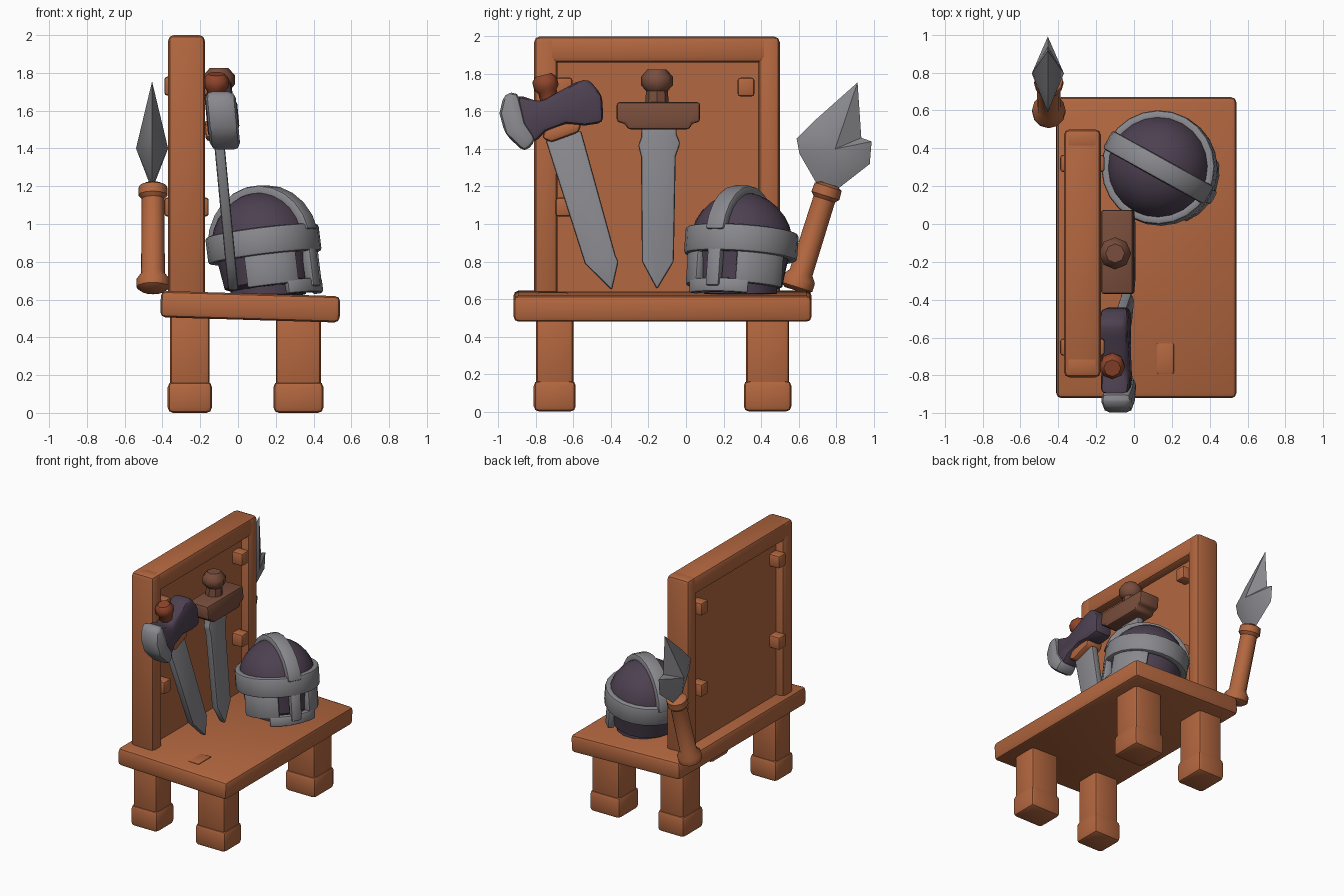
import bpy, bmesh, math
from mathutils import Matrix, Vector

if "Cube" in bpy.data.objects:
    bpy.data.objects.remove(bpy.data.objects["Cube"])


def material(name, rgb):
    m = bpy.data.materials.new(name)
    m.diffuse_color = (*rgb, 1)
    m.use_nodes = True
    m.node_tree.nodes["Principled BSDF"].inputs["Base Color"].default_value = m.diffuse_color
    return m


WOOD = material("orange wood", (0.45, 0.135, 0.05))
GREY = material("grey steel", (0.25, 0.25, 0.27))
PURPLE = material("dark purple iron", (0.075, 0.052, 0.082))
BROWN = material("brown leather", (0.19, 0.075, 0.045))
RED = material("red brown pommel", (0.28, 0.06, 0.025))


def finish(name, bm, mat, bevel=0, segments=2, angle=40, matrix=None):
    bmesh.ops.recalc_face_normals(bm, faces=bm.faces)
    if bevel:
        edges = [e for e in bm.edges if e.calc_face_angle(0) > 0.5]
        bmesh.ops.bevel(bm, geom=edges, offset=bevel, segments=segments,
                        profile=0.5, affect='EDGES', clamp_overlap=True)
    if matrix:
        bm.transform(matrix)
    me = bpy.data.meshes.new(name)
    bm.to_mesh(me)
    bm.free()
    me.materials.append(mat)
    ob = bpy.data.objects.new(name, me)
    bpy.context.collection.objects.link(ob)
    bpy.ops.object.select_all(action='DESELECT')
    ob.select_set(True)
    bpy.context.view_layer.objects.active = ob
    bpy.ops.object.shade_smooth_by_angle(angle=math.radians(angle))
    return ob


def box(name, xs, ys, zs, mat, bevel=0.025, rot=None):
    """Bevelled box from its limits, optionally turned about its centre."""
    bm = bmesh.new()
    bmesh.ops.create_cube(bm, size=1)
    lim = (xs, ys, zs)
    bm.transform(Matrix.Diagonal([b - a for a, b in lim] + [1]))
    m = Matrix.Translation([(a + b) / 2 for a, b in lim])
    return finish(name, bm, mat, bevel, matrix=m @ rot if rot else m)


def lathe(name, profile, mat, matrix, sides=10):
    """Closed solid turned around local z; profile is (radius, height)."""
    bm = bmesh.new()
    rings = [[bm.verts.new((r * math.cos(t), r * math.sin(t), z))
              for t in (2 * math.pi * i / sides for i in range(sides))]
             for r, z in profile]
    for a, b in zip(rings, rings[1:]):
        for i in range(sides):
            j = (i + 1) % sides
            bm.faces.new((a[i], a[j], b[j], b[i]))
    bm.faces.new(rings[0])
    bm.faces.new(rings[-1])
    return finish(name, bm, mat, matrix=matrix)


def lean(z):
    """The hung weapons lean back against the board."""
    return -0.125 + (1.7 - z) * 0.095


def slab(name, outline, thick, mat, bevel, shift=0.0):
    """Plate with a (y, z) outline, following the lean."""
    bm = bmesh.new()
    sides = [[bm.verts.new((lean(z) + shift + s * thick / 2, y, z)) for y, z in outline]
             for s in (-1, 1)]
    n = len(outline)
    for i in range(n):
        j = (i + 1) % n
        bm.faces.new((sides[0][i], sides[0][j], sides[1][j], sides[1][i]))
    bm.faces.new(sides[0])
    bm.faces.new(sides[1])
    return finish(name, bm, mat, bevel)


def arc(name, r0, r1, z0, z1, a0, a1, mat, matrix, bevel=0.012):
    """Curved plate around local z between two angles in degrees."""
    bm = bmesh.new()
    full = a1 - a0 >= 360
    n = max(2, round((a1 - a0) / 15))
    rings = []
    for i in range(n if full else n + 1):
        t = math.radians(a0 + (a1 - a0) * i / n)
        rings.append([bm.verts.new((r * math.cos(t), r * math.sin(t), z))
                      for r, z in ((r0, z0), (r1, z0), (r1, z1), (r0, z1))])
    pairs = list(zip(rings, rings[1:])) + ([(rings[-1], rings[0])] if full else [])
    for a, b in pairs:
        for k in range(4):
            m = (k + 1) % 4
            bm.faces.new((a[k], a[m], b[m], b[k]))
    if not full:
        bm.faces.new(rings[0])
        bm.faces.new(rings[-1])
    return finish(name, bm, mat, bevel, matrix=matrix)


# Bench seat, tipping slightly forward
box("seat", (-0.41, 0.54), (-0.92, 0.67), (0.492, 0.632), WOOD, 0.028,
    Matrix.Rotation(math.radians(1.7), 4, 'Y'))
box("seat_patch", (0.12, 0.21), (-0.79, -0.63), (0.58, 0.634), WOOD, 0.006)

# Four legs with thicker feet
for row, (x0, x1) in (("back", (-0.36, -0.15)), ("front", (0.2, 0.44))):
    for side, (y0, y1) in (("left", (-0.80, -0.60)), ("right", (0.32, 0.55))):
        box(f"{row}_{side}_leg", (x0, x1), (y0, y1), (0.1, 0.54), WOOD)
        box(f"{row}_{side}_foot", (x0 - 0.012, x1 + 0.012), (y0 - 0.012, y1 + 0.012),
            (0, 0.165), WOOD, 0.028)

# Back board: posts, top rail and recessed panel
box("left_post", (-0.37, -0.175), (-0.81, -0.685), (0.58, 2.0), WOOD, 0.03)
box("right_post", (-0.37, -0.175), (0.385, 0.50), (0.58, 2.0), WOOD, 0.03)
box("top_rail", (-0.37, -0.175), (-0.80, 0.49), (1.86, 2.0), WOOD, 0.03)
box("back_panel", (-0.305, -0.24), (-0.72, 0.42), (0.6, 1.9), WOOD, 0)
for y in (-0.65, 0.32):
    for z in (1.09, 1.73):
        box("panel_peg", (-0.39, -0.155), (y - 0.045, y + 0.045), (z - 0.05, z + 0.05),
            WOOD, 0.015)

# Sword hanging in the middle
slab("sword_blade", [(-0.235, 1.56), (-0.05, 1.56), (-0.05, 1.48), (-0.03, 1.43),
                     (-0.055, 1.36), (-0.065, 0.80), (-0.155, 0.65), (-0.235, 0.80),
                     (-0.24, 1.36), (-0.255, 1.42), (-0.24, 1.46)], 0.055, GREY, 0.014)
slab("sword_guard", [(-0.37, 1.545), (-0.325, 1.535), (-0.31, 1.505), (0.02, 1.505),
                     (0.03, 1.535), (0.075, 1.545), (0.075, 1.65), (-0.37, 1.65)],
     0.17, BROWN, 0.025, 0.03)
lathe("sword_pommel", [(0.065, 1.62), (0.058, 1.71), (0.085, 1.74), (0.085, 1.785),
                       (0.05, 1.825)], BROWN, Matrix.Translation((-0.10, -0.155, 0)), 8)

# Axe-headed blade leaning to the left
slab("axe_blade", [(-0.75, 1.45), (-0.56, 1.50), (-0.375, 0.83), (-0.36, 0.80),
                   (-0.395, 0.645), (-0.54, 0.79)], 0.055, GREY, 0.014)
slab("axe_guard", [(-0.77, 1.46), (-0.72, 1.435), (-0.57, 1.49), (-0.555, 1.55),
                   (-0.74, 1.53)], 0.14, WOOD, 0.02)
slab("axe_head", [(-0.90, 1.69), (-0.777, 1.65), (-0.59, 1.755), (-0.52, 1.775),
                  (-0.447, 1.685), (-0.44, 1.54), (-0.54, 1.525), (-0.64, 1.535),
                  (-0.75, 1.493), (-0.81, 1.43), (-0.885, 1.536)], 0.15, PURPLE, 0.03, 0.02)
slab("axe_edge", [(-0.895, 1.705), (-0.97, 1.695), (-0.995, 1.59), (-0.965, 1.48),
                  (-0.86, 1.38), (-0.795, 1.45), (-0.855, 1.54)], 0.16, GREY, 0.035, 0.03)
lathe("axe_pommel", [(0.05, 0), (0.05, 0.1), (0.067, 0.12), (0.067, 0.165), (0.045, 0.19)],
      RED, Matrix.Translation((-0.115, -0.715, 1.61)) @ Matrix.Rotation(math.radians(14), 4, 'X'), 8)

# Helmet, turned and tipped back
H = (Matrix.Translation((0.135, 0.295, 0.89)) @ Matrix.Rotation(math.radians(-29), 4, 'Z')
     @ Matrix.Rotation(math.radians(-8), 4, 'Y'))
lathe("helmet_dome", [(0.275 * math.cos(t), 0.28 * math.sin(t))
                      for t in (math.radians(a) for a in (0, 12, 24, 36, 48, 60, 72, 82, 88))],
      PURPLE, H, 24)
lathe("helmet_skirt", [(0.17, -0.24), (0.235, -0.21), (0.25, -0.1), (0.27, 0.01)], PURPLE, H, 20)
lathe("helmet_base", [(0.15, 0.615), (0.20, 0.63), (0.2, 0.70)], PURPLE,
      Matrix.Translation((0.16, 0.29, 0)), 14)
arc("helmet_band", 0.25, 0.302, -0.07, 0.075, 0, 360, GREY, H, 0.015)
arc("helmet_ridge", 0.25, 0.315, -0.055, 0.055, 8, 172, GREY,
    H @ Matrix.Rotation(math.radians(90), 4, 'X'), 0.015)
for side, a0 in (("left", -85), ("right", 25)):
    arc(f"helmet_{side}_cheek", 0.23, 0.283, -0.235, -0.05, a0, a0 + 60, GREY, H)
arc("helmet_chin", 0.23, 0.285, -0.29, -0.215, -40, 40, GREY, H)
arc("helmet_nose", 0.24, 0.298, -0.26, -0.05, -8, 8, GREY, H)

# Spear leaning behind the board
S = Matrix.Translation((-0.45, 0.59, 0.665)) @ Matrix.Rotation(math.radians(-17.5), 4, 'X')
lathe("spear_shaft", [(0.06, -0.02), (0.088, 0.0), (0.088, 0.045), (0.063, 0.08),
                      (0.06, 0.49), (0.078, 0.51), (0.075, 0.56), (0.045, 0.575)], WOOD, S, 12)
outline = [(0.915, 1.755), (0.69, 1.555), (0.59, 1.455), (0.605, 1.375), (0.70, 1.21),
           (0.80, 1.18), (0.98, 1.32), (0.99, 1.44), (0.935, 1.46)]
bm = bmesh.new()
rim = [bm.verts.new((-0.455, y, z)) for y, z in outline]
for x in (-0.54, -0.37):
    c = bm.verts.new((x, 0.795, 1.40))
    for i in range(len(rim)):
        bm.faces.new((rim[i], rim[(i + 1) % len(rim)], c))
finish("spear_head", bm, GREY, angle=30)
